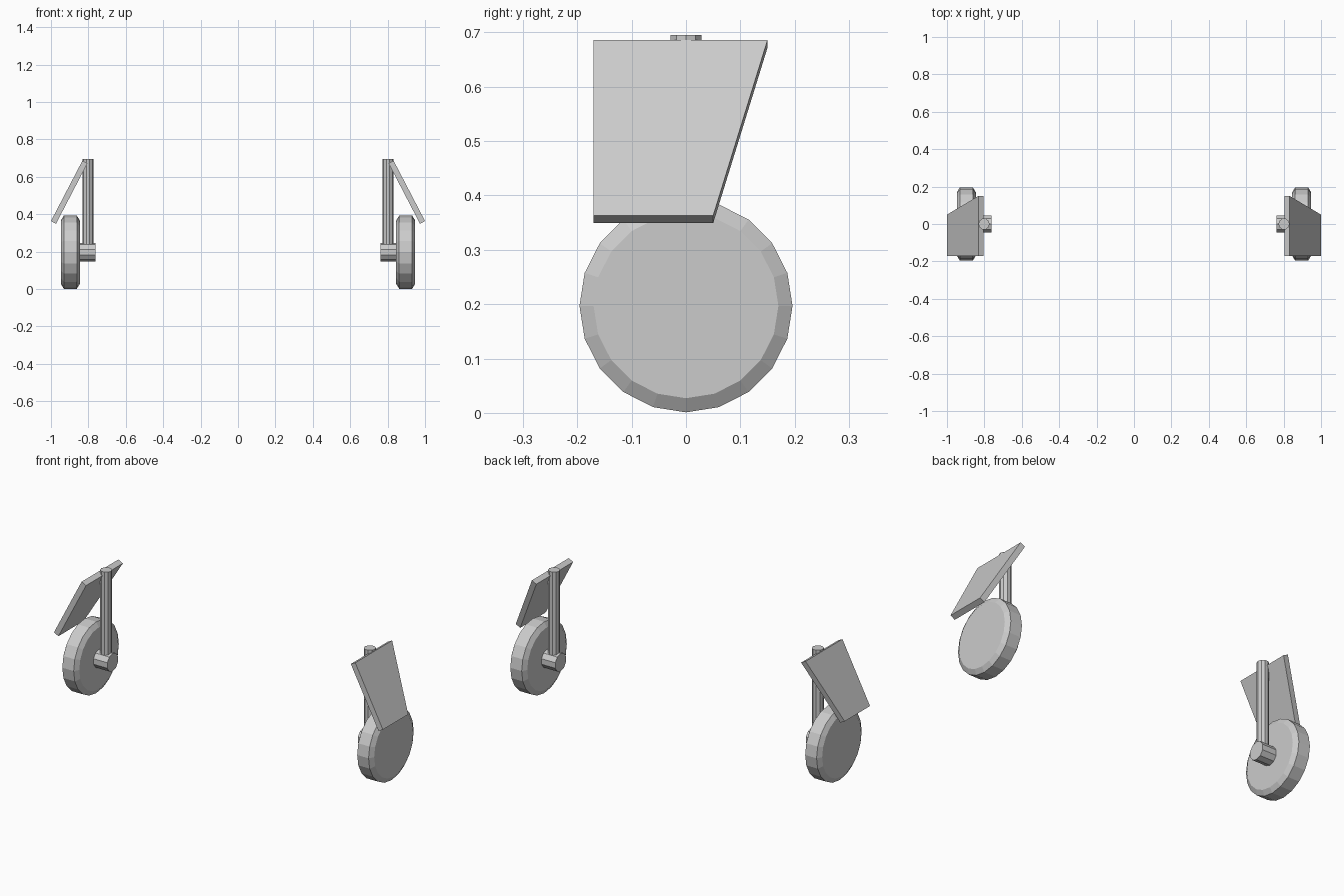
import bpy, bmesh, math
from mathutils import Vector

if "Cube" in bpy.data.objects:
    bpy.data.objects.remove(bpy.data.objects["Cube"])


def finish(name, bm):
    """Turn a right-side bmesh into an object mirrored across x = 0."""
    bmesh.ops.recalc_face_normals(bm, faces=bm.faces)
    mesh = bpy.data.meshes.new(name)
    bm.to_mesh(mesh)
    bm.free()
    obj = bpy.data.objects.new(name, mesh)
    bpy.context.collection.objects.link(obj)
    mirror = obj.modifiers.new("mirror", 'MIRROR')
    mirror.use_mirror_merge = False
    return obj


def lathe(name, profile, sides, place):
    """Capped solid from (along, radius) rings; place maps along, u, v to a point."""
    bm = bmesh.new()
    rings = []
    for along, r in profile:
        angles = [2 * math.pi * i / sides for i in range(sides)]
        rings.append([bm.verts.new(place(along, r * math.cos(a), r * math.sin(a)))
                      for a in angles])
    for a, b in zip(rings, rings[1:]):
        for i in range(sides):
            j = (i + 1) % sides
            bm.faces.new((a[i], a[j], b[j], b[i]))
    bm.faces.new(rings[0])
    bm.faces.new(rings[-1])
    return finish(name, bm)


WHEEL_Z = 0.197


def across(a, u, v):
    return Vector((a, v, WHEEL_Z + u))


def upright(a, u, v):
    return Vector((0.802 + u, v, a))


# wheels with chamfered tyres
lathe("wheel", [(0.846, 0.17), (0.862, 0.196), (0.931, 0.196), (0.947, 0.17)], 20, across)

# axle hubs on the inner side of each wheel
lathe("axle_hub", [(0.762, 0.049), (0.85, 0.049)], 10, across)

# vertical struts
lathe("strut", [(WHEEL_Z, 0.03), (0.695, 0.03)], 10, upright)

# slanted gear doors, tapered towards the bottom
bm = bmesh.new()
outer = [Vector(p) for p in ((1.0, -0.17, 0.363), (1.0, 0.05, 0.363),
                             (0.832, 0.15, 0.686), (0.832, -0.17, 0.686))]
door = bm.faces.new([bm.verts.new(p) for p in outer])
ext = bmesh.ops.extrude_face_region(bm, geom=[door], use_keep_orig=True)
inner = [g for g in ext["geom"] if isinstance(g, bmesh.types.BMVert)]
bmesh.ops.translate(bm, verts=inner, vec=(-0.027, 0, -0.014))
finish("gear_door", bm)
